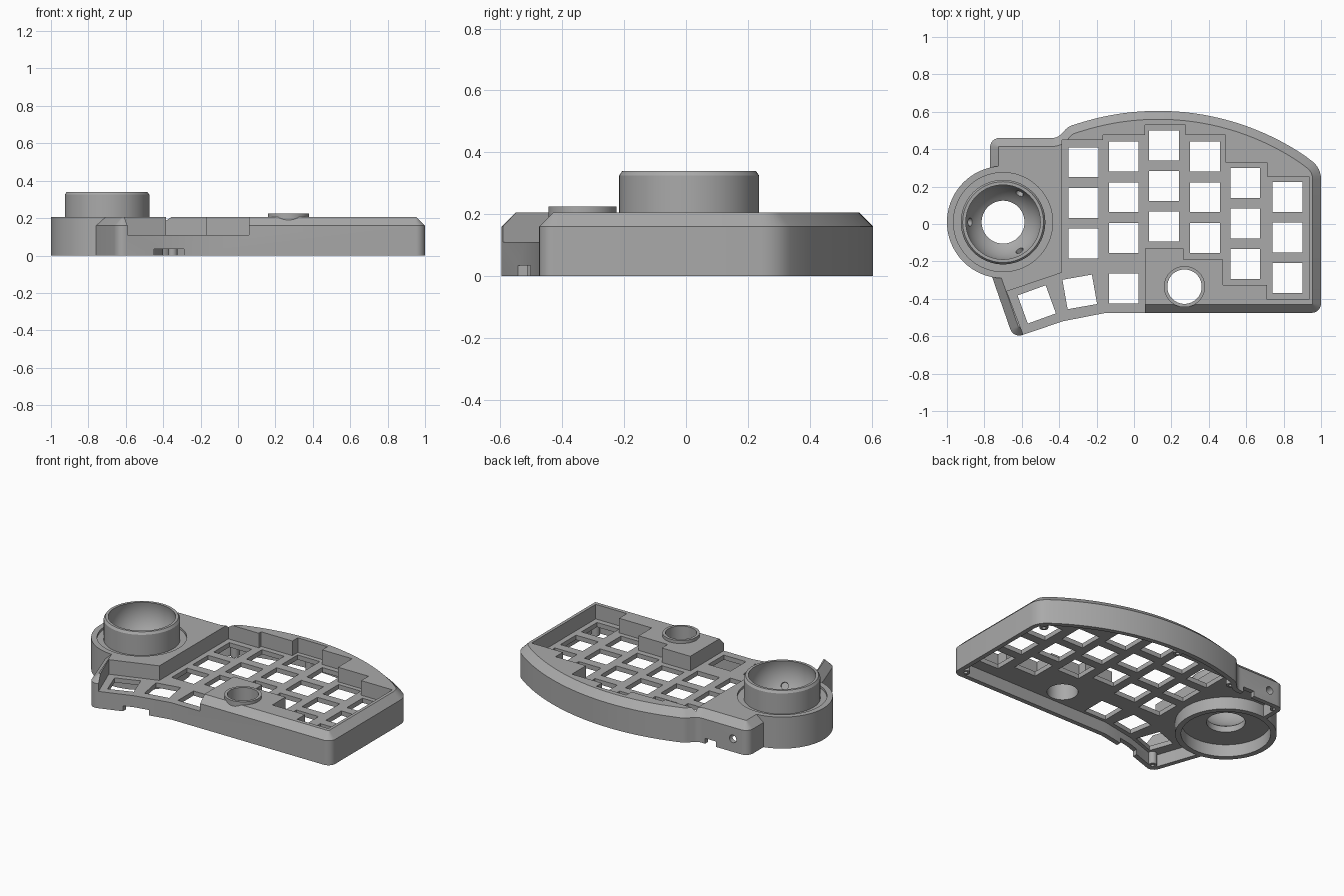
import bpy, bmesh
from math import sin, cos, tan, radians, pi
from mathutils import Vector, Matrix

if "Cube" in bpy.data.objects:
    bpy.data.objects.remove(bpy.data.objects["Cube"])

grey = bpy.data.materials.new("plain grey")
grey.use_nodes = True
grey.diffuse_color = (0.4, 0.4, 0.4, 1)
grey.node_tree.nodes["Principled BSDF"].inputs["Base Color"].default_value = (0.4, 0.4, 0.4, 1)


def finish(name, bm):
    bmesh.ops.recalc_face_normals(bm, faces=bm.faces)
    mesh = bpy.data.meshes.new(name)
    bm.to_mesh(mesh)
    bm.free()
    mesh.materials.append(grey)
    obj = bpy.data.objects.new(name, mesh)
    bpy.context.collection.objects.link(obj)
    return obj


def loft(bm, rings):
    """Closed solid through equal-length rings."""
    loops = [[bm.verts.new(p) for p in ring] for ring in rings]
    n = len(loops[0])
    for a, b in zip(loops, loops[1:]):
        for i in range(n):
            j = (i + 1) % n
            bm.faces.new((a[i], a[j], b[j], b[i]))
    bm.faces.new(loops[0][::-1])
    bm.faces.new(loops[-1])


def at(points, z):
    return [(p[0], p[1], z) for p in points]


def prism(bm, points, z0, z1):
    loft(bm, [at(points, z0), at(points, z1)])


def circle(x, y, r, n=48):
    return [(x + r * cos(2 * pi * i / n), y + r * sin(2 * pi * i / n)) for i in range(n)]


def box(x, y, w, h, turn=0):
    m = Matrix.Rotation(radians(turn), 2)
    return [Vector((x, y)) + m @ Vector((sx * w / 2, sy * h / 2))
            for sx, sy in ((-1, -1), (1, -1), (1, 1), (-1, 1))]


def rounded(corners, steps=6):
    """Fillet every (x, y, radius) corner that has a radius."""
    out, n = [], len(corners)
    for i, (x, y, r) in enumerate(corners):
        p = Vector((x, y))
        if not r:
            out.append(p)
            continue
        a = (Vector(corners[i - 1][:2]) - p).normalized()
        b = (Vector(corners[(i + 1) % n][:2]) - p).normalized()
        half = a.angle(b) / 2
        centre = p + (a + b).normalized() * (r / sin(half))
        start = p + a * (r / tan(half)) - centre
        end = p + b * (r / tan(half)) - centre
        sweep = start.angle_signed(end)
        for k in range(steps + 1):
            out.append(centre + Matrix.Rotation(-sweep * k / steps, 2) @ start)
    return out


def inset(points, d):
    """Move a counter-clockwise outline inward with mitred corners."""
    out = []
    for i, p in enumerate(points):
        u = (p - points[i - 1]).normalized()
        v = (points[(i + 1) % len(points)] - p).normalized()
        n1, n2 = Vector((-u.y, u.x)), Vector((-v.y, v.x))
        out.append(p + (n1 + n2) * (d / (1 + n1.dot(n2))))
    return out


def revolve(name, profile, x, y, n=72):
    bm = bmesh.new()
    rings = [[bm.verts.new((x + r * cos(2 * pi * i / n), y + r * sin(2 * pi * i / n), z))
              for r, z in profile] for i in range(n)]
    m = len(profile)
    for i in range(n):
        a, b = rings[i], rings[(i + 1) % n]
        for k in range(m):
            j = (k + 1) % m
            bm.faces.new((a[k], b[k], b[j], a[j]))
    return finish(name, bm)


def rod(bm, start, end, r):
    """Cylinder between two points, for drilled holes."""
    start, end = Vector(start), Vector(end)
    axis = end - start
    m = Matrix.Translation((start + end) / 2) @ axis.to_track_quat("Z", "Y").to_matrix().to_4x4()
    bmesh.ops.create_cone(bm, cap_ends=True, segments=24, radius1=r, radius2=r,
                          depth=axis.length, matrix=m)


def combine(obj, bm, operation="DIFFERENCE"):
    tool = finish("cutter", bm)
    tool.hide_render = True
    mod = obj.modifiers.new("cut", "BOOLEAN")
    mod.operation, mod.solver, mod.object = operation, "EXACT", tool
    bpy.context.view_layer.objects.active = obj
    bpy.ops.object.modifier_apply(modifier=mod.name)
    bpy.data.objects.remove(tool)


def smooth(obj):
    bpy.ops.object.select_all(action="DESELECT")
    obj.select_set(True)
    bpy.context.view_layer.objects.active = obj
    bpy.ops.object.shade_smooth_by_angle(angle=radians(25))


TOP, SHOULDER, PLATE, CEILING = 0.205, 0.16, 0.11, 0.08
BALL = (-0.70, 0.01)
KNOB = (0.27, -0.335)

# Case shell: outline with an arched back and chamfered top edge
arch = [(0.13 + 1.4 * sin(radians(a)), 1.4 * cos(radians(a)) - 0.795, 0)
        for a in range(34, -20, -2)]
outline = rounded([(1, -0.475, 0.05), (1, 0.30, 0.12)] + arch + [
    (-0.35, 0.522, 0.08), (-0.41, 0.46, 0.06), (-0.77, 0.46, 0.05), (-0.77, -0.25, 0),
    (-0.645, -0.61, 0.05), (-0.38, -0.52, 0), (-0.15, -0.475, 0)])
bm = bmesh.new()
loft(bm, [at(outline, 0), at(outline, SHOULDER), at(inset(outline, TOP - SHOULDER), TOP)])
case = finish("case", bm)

# Hollow underside
bm = bmesh.new()
prism(bm, inset(outline, 0.03), -0.1, CEILING)
combine(case, bm)

# Stepped key well, open at the front of the thumb keys
well = [(0.06, -0.7), (0.06, -0.13), (0.265, -0.13), (0.265, -0.19), (0.475, -0.19),
        (0.475, -0.325), (0.71, -0.325), (0.71, -0.405), (0.935, -0.405), (0.935, 0.255),
        (0.71, 0.255), (0.71, 0.33), (0.49, 0.33), (0.49, 0.475), (0.275, 0.475),
        (0.275, 0.53), (0.06, 0.53), (0.06, 0.475), (-0.165, 0.475), (-0.165, 0.45),
        (-0.385, 0.45), (-0.385, -0.26), (-0.68, -0.36), (-0.55, -0.7)]
bm = bmesh.new()
prism(bm, well, PLATE, 0.4)
combine(case, bm)

# Square key holes: columns of three plus the thumb keys
bm = bmesh.new()
columns = [(-0.27, 0.33), (-0.055, 0.36), (0.16, 0.42), (0.38, 0.36), (0.595, 0.22), (0.82, 0.145)]
keys = [(x, y - 0.217 * row, 0) for x, y in columns for row in range(3)]
keys += [(-0.055, -0.345, 0), (-0.29, -0.363, 10), (-0.52, -0.43, 20)]
for x, y, turn in keys:
    prism(bm, box(x, y, 0.16, 0.16, turn), 0.04, 0.16)
combine(case, bm)

# Openings for the ball socket, the knob and the cable, and the wall notches
bm = bmesh.new()
prism(bm, circle(*BALL, 0.29, 72), -0.1, 0.4)
prism(bm, circle(*KNOB, 0.1), -0.1, 0.4)
prism(bm, box(-0.37, -0.53, 0.16, 0.12), -0.1, 0.035)
prism(bm, box(-0.50, 0.46, 0.08, 0.10), -0.1, 0.035)
rod(bm, (-0.66, 0.41, 0.085), (-0.66, 0.5, 0.085), 0.025)
combine(case, bm)
smooth(case)

# Screw posts inside the corners
for i, (x, y) in enumerate([(0.945, -0.42), (0.93, 0.28), (0.13, 0.555), (-0.35, 0.47),
                            (-0.73, 0.42), (-0.605, -0.55)]):
    post = revolve(f"screw_post_{i + 1}", [(0.012, 0), (0.026, 0), (0.026, 0.1), (0.012, 0.1)], x, y, 24)
    smooth(post)

# Ball socket: outer ring, groove, raised collar and spherical bowl
bowl = [(0.205 * cos(radians(a)), 0.29 + 0.205 * sin(radians(a))) for a in range(14, -57, -5)]
socket = revolve("ball_socket", [
    (0.30, 0), (0.30, TOP), (0.265, TOP), (0.265, 0.19), (0.226, 0.19), (0.226, 0.325),
    (0.216, 0.34)] + bowl + [(0.115, 0.12), (0.115, CEILING), (0.265, CEILING), (0.265, 0)], *BALL)

# Three bearing pockets in the bowl
bm = bmesh.new()
hub = Vector((*BALL, 0.29))
for a in (60, 180, 300):
    d = Vector((0.86 * cos(radians(a)), 0.86 * sin(radians(a)), -0.5))
    rod(bm, hub + d * 0.17, hub + d * 0.232, 0.022)
combine(socket, bm)
smooth(socket)

# Knob collar
smooth(revolve("knob_collar", [(0.092, CEILING), (0.11, CEILING), (0.11, 0.225), (0.092, 0.225)], *KNOB))
